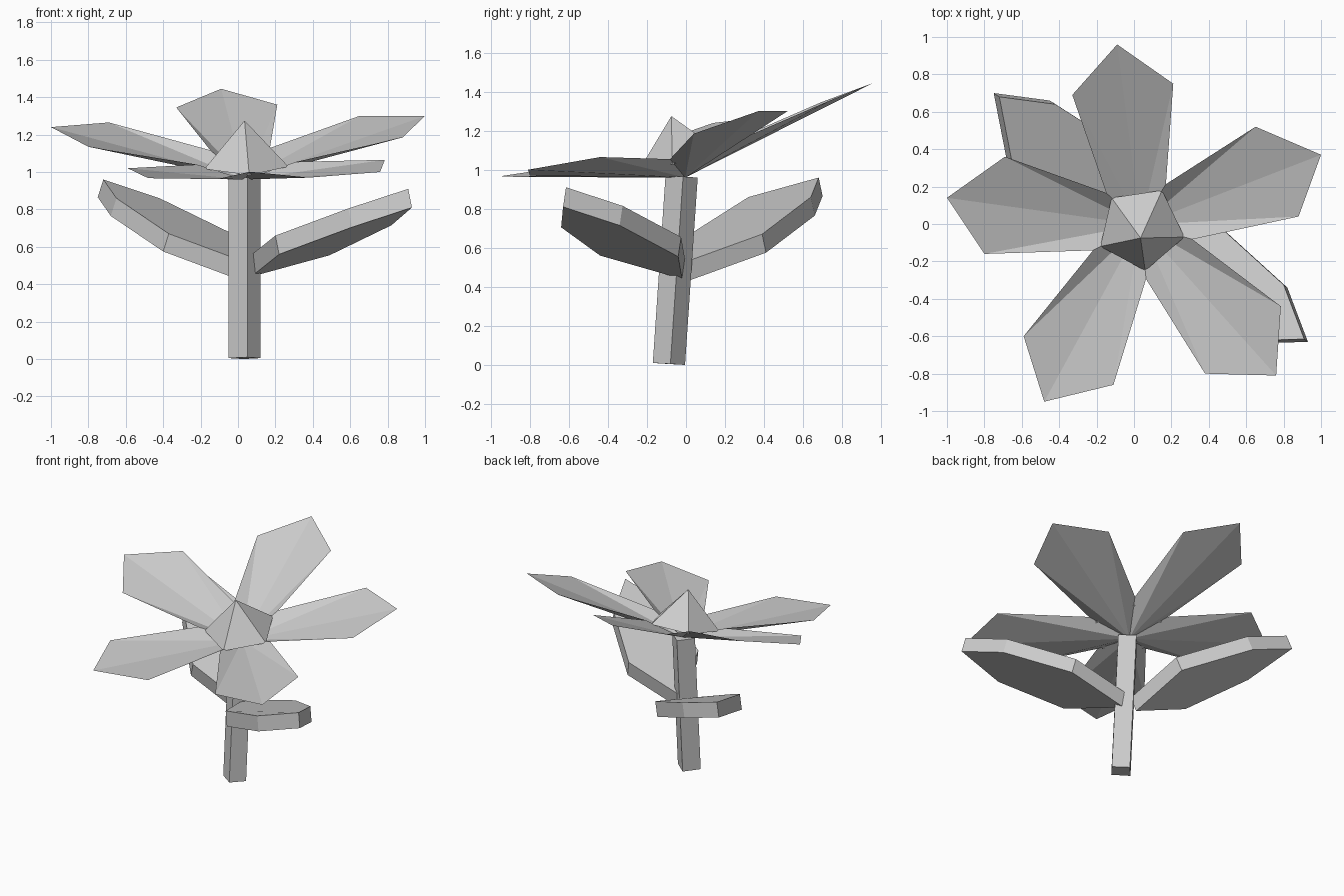
import bpy
import bmesh
from mathutils import Vector

cube = bpy.data.objects.get("Cube")
if cube:
    bpy.data.objects.remove(cube, do_unlink=True)

grey = bpy.data.materials.new("plain_grey")
grey.use_nodes = True
grey.diffuse_color = (0.6, 0.6, 0.6, 1)
grey.node_tree.nodes["Principled BSDF"].inputs["Base Color"].default_value = (0.6, 0.6, 0.6, 1)


def finish(bm, name):
    me = bpy.data.meshes.new(name)
    bm.to_mesh(me)
    bm.free()
    me.materials.append(grey)
    ob = bpy.data.objects.new(name, me)
    bpy.context.collection.objects.link(ob)
    return ob


def prism(name, outline, offset):
    """Closed slab: an outline swept along an offset."""
    bm = bmesh.new()
    low = [bm.verts.new(p) for p in outline]
    high = [bm.verts.new(Vector(p) + Vector(offset)) for p in outline]
    bm.faces.new(low)
    bm.faces.new(high)
    for i in range(len(low)):
        j = (i + 1) % len(low)
        bm.faces.new((low[i], low[j], high[j], high[i]))
    bmesh.ops.recalc_face_normals(bm, faces=bm.faces)
    return finish(bm, name)


# Leaning square stem
prism("stem",
      [(0.05, -0.17, 0.01), (0.12, -0.08, 0.005), (0.03, -0.005, 0), (-0.05, -0.095, 0.005)],
      (0, 0.065, 0.96))

# Thick leaves, each a six-sided slab
prism("left_leaf",
      [(0.07, -0.02, 0.44), (0.49, -0.04, 0.555), (0.82, -0.34, 0.715),
       (0.93, -0.63, 0.81), (0.61, -0.64, 0.705), (0.22, -0.44, 0.56)],
      (-0.02, 0.015, 0.1))
prism("right_leaf",
      [(-0.01, 0.01, 0.43), (-0.06, 0.41, 0.575), (-0.45, 0.66, 0.765),
       (-0.75, 0.70, 0.865), (-0.68, 0.34, 0.765), (-0.40, 0.04, 0.575)],
      (0.03, -0.02, 0.095))

# Flower centre: tilted five-sided pyramid, corners sit between the petals
HUB = Vector((0.036, -0.004))
corners = [Vector(p) for p in
           ((0.15, 0.18), (-0.12, 0.14), (-0.18, -0.12), (0.06, -0.25), (0.27, -0.07))]
bm = bmesh.new()
rim = [bm.verts.new((c.x, c.y, 1.046 + 0.25 * c.y)) for c in corners]
apex = bm.verts.new((0.035, -0.075, 1.275))
bm.faces.new(rim)
for i in range(5):
    bm.faces.new((rim[i], rim[(i + 1) % 5], apex))
bmesh.ops.recalc_face_normals(bm, faces=bm.faces)
finish(bm, "flower_centre")

# Petals: folded fans from the stem top, neighbours meet at a shared neck ring
root = (0.036, -0.004, 0.96)
ring = []
for c in corners:
    p = HUB + (c - HUB) * 1.18
    ring.append((p.x, p.y, 1.075 + 0.25 * p.y))

# Side, tip, side for each petal, counter-clockwise from the back
petals = {
    "back": [(0.21, 0.75, 1.36), (-0.09, 0.96, 1.445), (-0.33, 0.69, 1.345)],
    "right": [(-0.69, 0.36, 1.265), (-1.0, 0.14, 1.24), (-0.8, -0.16, 1.135)],
    "front_right": [(-0.59, -0.6, 1.02), (-0.48, -0.95, 0.967), (-0.11, -0.86, 0.963)],
    "front_left": [(0.38, -0.8, 0.97), (0.76, -0.81, 1.0), (0.785, -0.44, 1.065)],
    "left": [(0.88, 0.04, 1.185), (1.0, 0.37, 1.3), (0.65, 0.52, 1.3)],
}
for i, (side, tips) in enumerate(petals.items()):
    bm = bmesh.new()
    base = bm.verts.new(root)
    fan = [bm.verts.new(p) for p in [ring[i], *tips, ring[(i + 1) % 5]]]
    for a, b in zip(fan, fan[1:]):
        bm.faces.new((base, a, b))
    finish(bm, side + "_petal")
